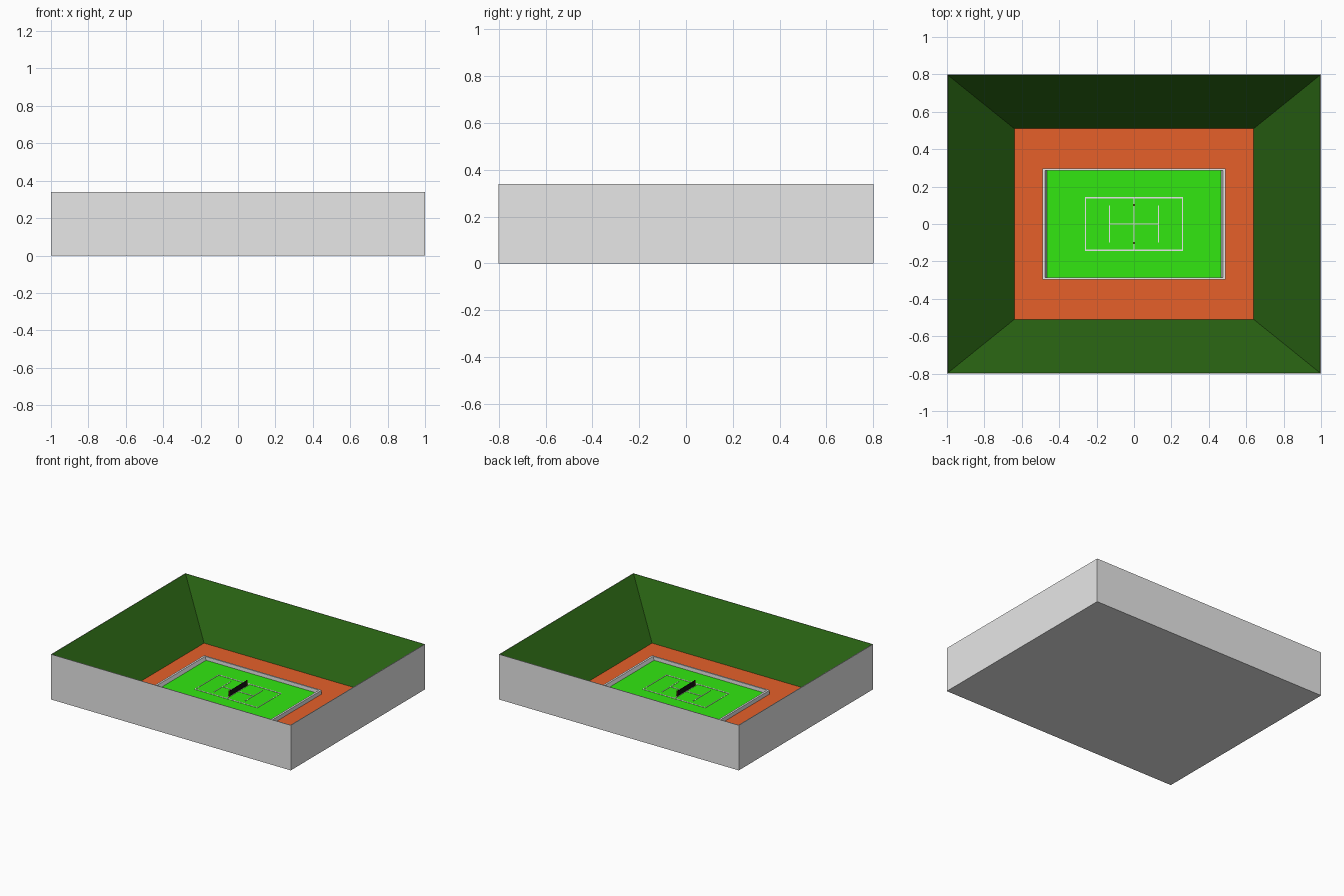
import bpy, bmesh

cube = bpy.data.objects.get("Cube")
if cube:
    bpy.data.objects.remove(cube, do_unlink=True)


def material(name, r, g, b):
    m = bpy.data.materials.new(name)
    m.use_nodes = True
    m.diffuse_color = (r, g, b, 1)
    bsdf = next(n for n in m.node_tree.nodes if n.type == 'BSDF_PRINCIPLED')
    bsdf.inputs["Base Color"].default_value = (r, g, b, 1)
    return m


concrete = material("concrete_grey", 0.8, 0.8, 0.8)
stand_green = material("stand_green", 0.021, 0.12, 0.006)
clay = material("clay_orange", 0.79, 0.117, 0.023)
grass = material("court_green", 0.04, 1.0, 0.007)
net_black = material("net_black", 0.006, 0.006, 0.006)
post_red = material("post_dark_red", 0.15, 0.02, 0.01)

FLOOR = 0.02


def add_object(name, bm, mats):
    bmesh.ops.recalc_face_normals(bm, faces=bm.faces)
    mesh = bpy.data.meshes.new(name)
    bm.to_mesh(mesh)
    bm.free()
    for m in mats:
        mesh.materials.append(m)
    obj = bpy.data.objects.new(name, mesh)
    bpy.context.collection.objects.link(obj)
    return obj


def loft(name, rings, mats, capped, slots=None):
    """Skin a stack of centred rectangles given as (half x, half y, z)."""
    bm = bmesh.new()
    loops = [[bm.verts.new((sx * x, sy * y, z))
              for sx, sy in ((-1, -1), (1, -1), (1, 1), (-1, 1))]
             for x, y, z in rings]
    pairs = list(zip(loops, loops[1:]))
    if not capped:
        pairs.append((loops[-1], loops[0]))
    for n, (a, b) in enumerate(pairs):
        for i in range(4):
            j = (i + 1) % 4
            face = bm.faces.new((a[i], a[j], b[j], b[i]))
            face.material_index = slots[n] if slots else 0
    if capped:
        bm.faces.new(loops[0])
        top = bm.faces.new(loops[-1])
        top.material_index = slots[-1] if slots else 0
    return add_object(name, bm, mats)


def box(name, centre, size, mat):
    bm = bmesh.new()
    bmesh.ops.create_cube(bm, size=1)
    bmesh.ops.scale(bm, vec=size, verts=bm.verts)
    bmesh.ops.translate(bm, vec=centre, verts=bm.verts)
    return add_object(name, bm, [mat])


# Stadium shell: grey outside, sloping green stands, clay floor
loft("stadium_shell",
     [(1, 0.8, 0), (1, 0.8, 0.34), (0.995, 0.796, 0.34), (0.64, 0.51, FLOOR)],
     [concrete, stand_green, clay], True, [0, 0, 1, 2])

# Low wall around the court, sloped inward at the ends
loft("court_wall",
     [(0.49, 0.297, FLOOR), (0.49, 0.297, 0.05),
      (0.475, 0.286, 0.05), (0.465, 0.286, FLOOR)],
     [concrete], False)

# Playing surface
box("court_surface", (0, 0, FLOOR + 0.001), (0.94, 0.575, 0.004), grass)

# Painted lines
LINE_Z = FLOOR + 0.004
for side, label in ((1, "left"), (-1, "right")):
    box(label + "_baseline", (side * 0.26, 0, LINE_Z), (0.005, 0.285, 0.002), concrete)
    box(label + "_service_line", (side * 0.13, 0, LINE_Z), (0.005, 0.2, 0.002), concrete)
for side, label in ((1, "back"), (-1, "front")):
    box(label + "_sideline", (0, side * 0.14, LINE_Z), (0.525, 0.008, 0.002), concrete)
box("centre_line", (0, 0, LINE_Z), (0.26, 0.007, 0.002), concrete)
box("net_line", (0, 0, LINE_Z), (0.007, 0.28, 0.002), concrete)

# Net and its posts
box("net", (0, 0, FLOOR + 0.025), (0.002, 0.2, 0.042), net_black)
for side, label in ((1, "back"), (-1, "front")):
    bm = bmesh.new()
    bmesh.ops.create_cone(bm, cap_ends=True, segments=8, radius1=0.005,
                          radius2=0.005, depth=0.047)
    bmesh.ops.translate(bm, vec=(0, side * 0.102, FLOOR + 0.0235), verts=bm.verts)
    add_object(label + "_net_post", bm, [post_red])
